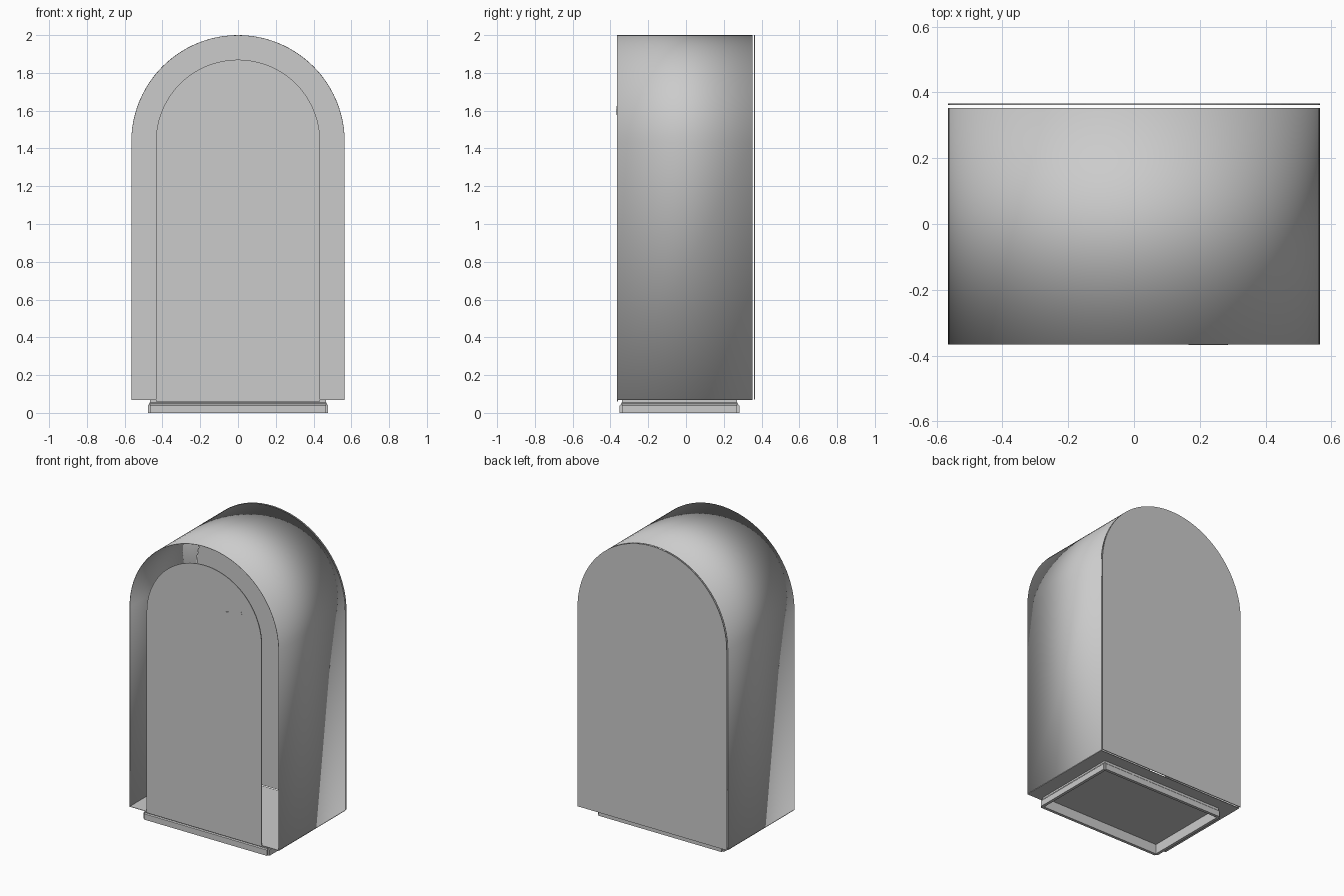
import bpy, math
from mathutils import Matrix, Vector

cube = bpy.data.objects.get("Cube")
if cube:
    bpy.data.objects.remove(cube, do_unlink=True)

GREY = (0.6, 0.6, 0.6, 1.0)
grey = bpy.data.materials.new("plain grey")
grey.use_nodes = True
grey.diffuse_color = GREY
grey.node_tree.nodes["Principled BSDF"].inputs["Base Color"].default_value = GREY

FLOOR_Z = 0.07
SPRING_Z = 1.435
HALF_W = 0.565
FRONT, BACK = -0.366, 0.366


def make(name, verts, faces, smooth=False):
    mesh = bpy.data.meshes.new(name)
    mesh.from_pydata(verts, [], faces)
    mesh.materials.append(grey)
    obj = bpy.data.objects.new(name, mesh)
    bpy.context.collection.objects.link(obj)
    if smooth:
        bpy.ops.object.select_all(action='DESELECT')
        obj.select_set(True)
        bpy.context.view_layer.objects.active = obj
        bpy.ops.object.shade_smooth_by_angle(angle=math.radians(30))
    return obj


def arch(half_width, bottom, segments=48):
    """Outline from the right foot over the top to the left foot."""
    curve = [(half_width * math.cos(math.pi * i / segments),
              SPRING_Z + half_width * math.sin(math.pi * i / segments))
             for i in range(segments + 1)]
    return [(half_width, bottom)] + curve + [(-half_width, bottom)]


def prism(name, outline, y0, y1):
    """Closed solid from an x-z outline."""
    n = len(outline)
    verts = [(x, y, z) for y in (y0, y1) for x, z in outline]
    faces = [tuple(range(n))[::-1], tuple(range(n, 2 * n))]
    faces += [(i, (i + 1) % n, n + (i + 1) % n, n + i) for i in range(n)]
    obj = make(name, verts, faces)
    # The outline runs counter-clockwise in x-z, so turn all faces outward
    obj.data.flip_normals()
    return obj


# Arched shell, open at the front and back
outline = arch(HALF_W, FLOOR_Z)
n = len(outline)
shell = make("arched_shell",
             [(x, y, z) for y in (FRONT, 0.353) for x, z in outline],
             [(i, n + i, n + i + 1, i + 1) for i in range(n - 1)], smooth=True)
shell.data.flip_normals()
shell.data.update()
thick = shell.modifiers.new("thickness", 'SOLIDIFY')
thick.thickness = 0.003
# Grow toward the inside of the arch
inward = shell.data.polygons[0].normal.x < 0
thick.offset = 1.0 if inward else -1.0

# Back panel, standing just clear of the shell
prism("back_panel", arch(HALF_W, FLOOR_Z), 0.361, BACK)

# Thin door at the front opening
prism("door", arch(0.435, 0.06), FRONT, FRONT + 0.006)

# Slanted door handle
handle = [(0.17, 1.578), (0.285, 1.61), (0.282, 1.625), (0.166, 1.597)]
prism("door_handle", handle, FRONT - 0.002, FRONT + 0.001)

# Floor of the cabinet
prism("floor", [(HALF_W, FLOOR_Z - 0.003), (HALF_W, FLOOR_Z),
                (-HALF_W, FLOOR_Z), (-HALF_W, FLOOR_Z - 0.003)], FRONT, 0.353)

# Stepped plinth mouldings: (distance outward, height)
PROFILE = [(0, 0), (0, 0.04), (-0.006, 0.046), (-0.006, 0.052), (-0.012, 0.056),
           (-0.012, 0.068), (-0.02, 0.068), (-0.02, 0)]


def moulding(name, centre, half_length, angle):
    """Strip whose outer face looks along -y before turning by the angle."""
    m = len(PROFILE)
    turn = Matrix.Rotation(angle, 3, 'Z')
    verts = [turn @ Vector((x, -d, z)) + Vector((*centre, 0))
             for x in (-half_length, half_length) for d, z in PROFILE]
    faces = [tuple(range(m)), tuple(range(m, 2 * m))[::-1]]
    faces += [(i, m + i, m + (i + 1) % m, (i + 1) % m) for i in range(m)]
    obj = make(name, verts, faces)
    obj.data.flip_normals()
    return obj


PLINTH_FRONT, PLINTH_BACK, PLINTH_SIDE = -0.351, 0.282, 0.477
mid_y = (PLINTH_FRONT + PLINTH_BACK) / 2
side_half = (PLINTH_BACK - PLINTH_FRONT) / 2 - 0.012
front_half = PLINTH_SIDE - 0.012
moulding("front_plinth", (0, PLINTH_FRONT), front_half, 0)
moulding("back_plinth", (0, PLINTH_BACK), front_half, math.pi)
moulding("left_plinth", (PLINTH_SIDE, mid_y), side_half, math.pi / 2)
moulding("right_plinth", (-PLINTH_SIDE, mid_y), side_half, -math.pi / 2)

# Make every solid's faces point outward
import bmesh
for obj in bpy.context.collection.objects:
    if obj.type == 'MESH' and obj.name != "arched_shell" and grey.name in obj.data.materials:
        bm = bmesh.new()
        bm.from_mesh(obj.data)
        bmesh.ops.recalc_face_normals(bm, faces=bm.faces)
        bm.to_mesh(obj.data)
        bm.free()
